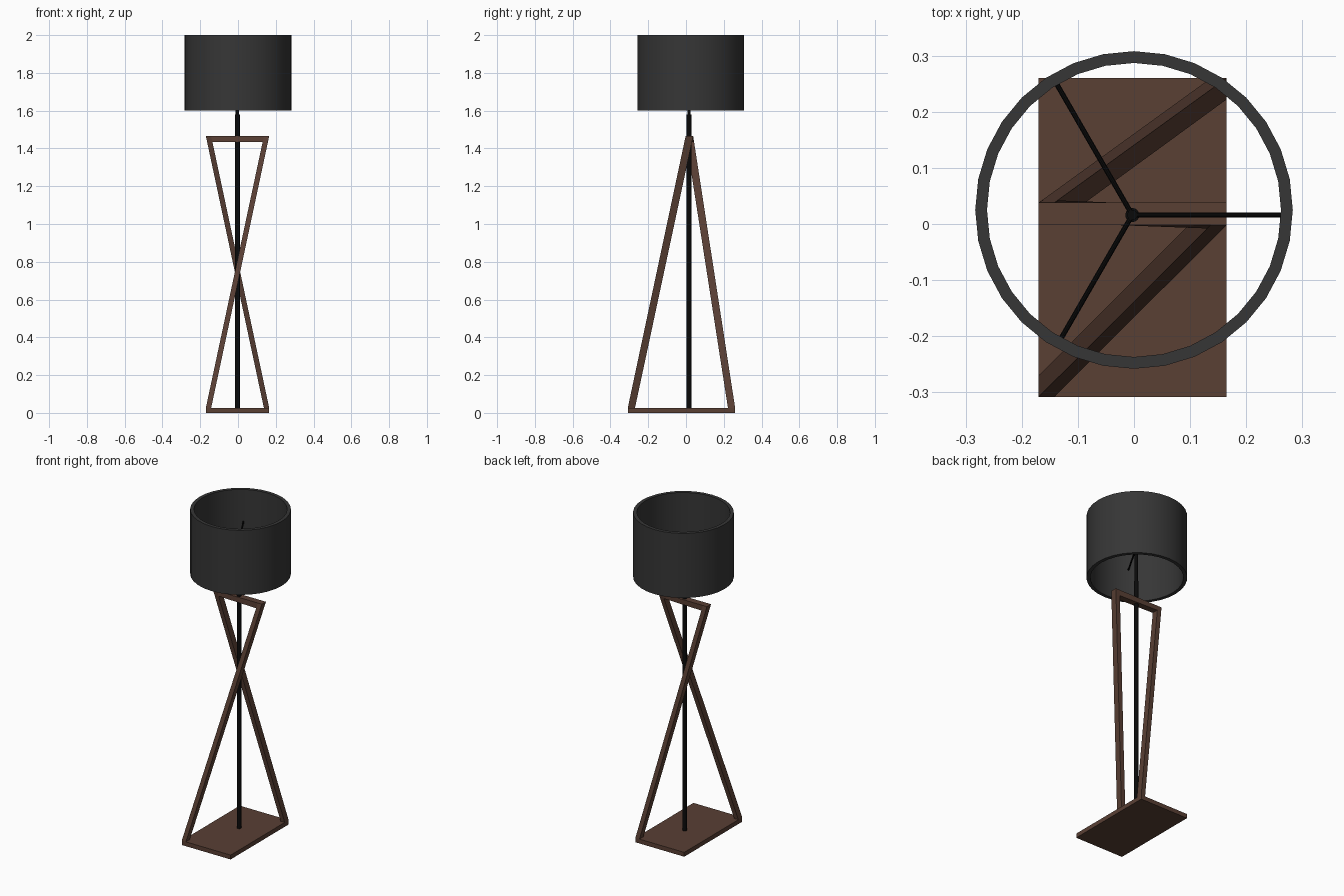
import bpy, bmesh, math
from mathutils import Vector

if "Cube" in bpy.data.objects:
    bpy.data.objects.remove(bpy.data.objects["Cube"], do_unlink=True)


def material(name, rgb, roughness=0.7):
    m = bpy.data.materials.new(name)
    m.use_nodes = True
    color = (*rgb, 1)
    m.diffuse_color = color
    shader = m.node_tree.nodes["Principled BSDF"]
    shader.inputs["Base Color"].default_value = color
    shader.inputs["Roughness"].default_value = roughness
    return m


wood = material("dark brown wood", (0.10, 0.05, 0.034))
fabric = material("charcoal fabric", (0.037, 0.037, 0.037))
metal = material("black metal", (0.003, 0.003, 0.003))


def finish(name, bm, mat, smooth=False):
    bmesh.ops.recalc_face_normals(bm, faces=bm.faces)
    mesh = bpy.data.meshes.new(name)
    bm.to_mesh(mesh)
    bm.free()
    mesh.materials.append(mat)
    ob = bpy.data.objects.new(name, mesh)
    bpy.context.collection.objects.link(ob)
    if smooth:
        bpy.ops.object.select_all(action="DESELECT")
        ob.select_set(True)
        bpy.context.view_layer.objects.active = ob
        bpy.ops.object.shade_smooth_by_angle(angle=math.radians(35))
    return ob


def loft(name, bottom, top, mat):
    """Solid between two loops of the same number of points."""
    bm = bmesh.new()
    low = [bm.verts.new(p) for p in bottom]
    high = [bm.verts.new(p) for p in top]
    bm.faces.new(low)
    bm.faces.new(high)
    n = len(low)
    for i in range(n):
        j = (i + 1) % n
        bm.faces.new((low[i], low[j], high[j], high[i]))
    return finish(name, bm, mat)


def rect(x0, x1, y0, y1, z):
    return [(x0, y0, z), (x1, y0, z), (x1, y1, z), (x0, y1, z)]


def rod(name, start, end, radius, mat, sides=16):
    start, end = Vector(start), Vector(end)
    axis = end - start
    bm = bmesh.new()
    bmesh.ops.create_cone(bm, cap_ends=True, segments=sides, radius1=radius,
                          radius2=radius, depth=axis.length)
    bmesh.ops.rotate(bm, verts=bm.verts,
                     matrix=axis.to_track_quat("Z", "Y").to_matrix())
    bmesh.ops.translate(bm, verts=bm.verts, vec=(start + end) / 2)
    return finish(name, bm, mat, smooth=True)


# Wooden frame: base plate, two opposed leaning legs, top bar
L, R, FRONT, BACK = -0.17, 0.165, -0.308, 0.26
BASE, TOP, W, D = 0.027, 1.465, 0.028, 0.038
Y0, Y1 = -0.002, 0.038
BAR = TOP - 0.032

loft("base_plate", rect(L, R, FRONT, BACK, 0), rect(L, R, FRONT, BACK, BASE), wood)
loft("front_leg", rect(L, L + W, FRONT, FRONT + D, BASE),
     rect(R - W, R, Y0, Y1, TOP), wood)
loft("back_leg", rect(R - W, R, BACK - D, BACK, BASE),
     rect(L, L + W, Y0, Y1, TOP), wood)

# The bar's underside twists slightly to follow the slope of each leg
lean_f, lean_b, inset = 0.007, 0.005, 0.007
under = [(L + inset, Y0 + lean_b, BAR), (R - inset, Y0 - lean_f, BAR),
         (R - inset, Y1 - lean_f, BAR), (L + inset, Y1 + lean_b, BAR)]
loft("top_bar", under, rect(L, R, Y0, Y1, TOP), wood)

# Metal stem with a thinner upper section
CX, CY, HUB = -0.003, 0.016, 1.8
rod("stem", (CX, CY, BASE), (CX, CY, 1.58), 0.0125, metal)
rod("stem_top", (CX, CY, 1.58), (CX, CY, HUB + 0.005), 0.009, metal)

# Three spokes carrying the shade
for i in range(3):
    a = math.radians(120 * i)
    tip = (CX + 0.268 * math.cos(a), CY + 0.268 * math.sin(a), HUB)
    rod(f"shade_spoke_{i + 1}", (CX, CY, HUB), tip, 0.0048, metal, 10)

# Open drum shade with wall thickness
bm = bmesh.new()
SIDES = 32
loops = []
for radius, z in ((0.283, 1.6), (0.283, 2.0), (0.262, 2.0), (0.262, 1.6)):
    loops.append([bm.verts.new((radius * math.cos(math.tau * k / SIDES),
                                0.025 + radius * math.sin(math.tau * k / SIDES), z))
                  for k in range(SIDES)])
for i in range(4):
    a, b = loops[i], loops[(i + 1) % 4]
    for k in range(SIDES):
        j = (k + 1) % SIDES
        bm.faces.new((a[k], a[j], b[j], b[k]))
finish("drum_shade", bm, fabric, smooth=True)
